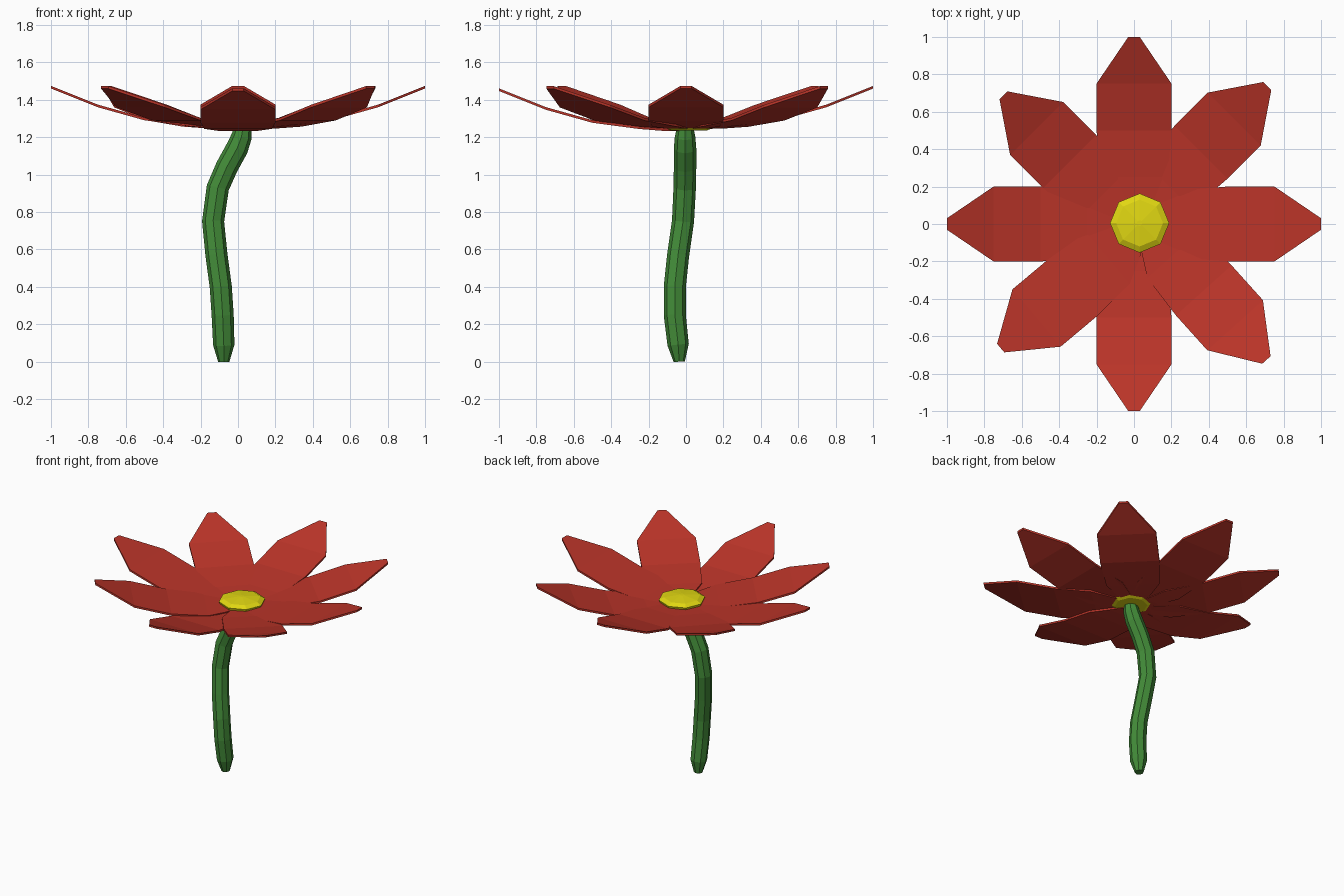
import bpy, bmesh, math
from mathutils import Vector, Matrix

if "Cube" in bpy.data.objects:
    bpy.data.objects.remove(bpy.data.objects["Cube"])


def material(name, color):
    m = bpy.data.materials.new(name)
    m.diffuse_color = (*color, 1)
    m.use_nodes = True
    m.node_tree.nodes["Principled BSDF"].inputs["Base Color"].default_value = m.diffuse_color
    return m


RED = material("petal_red", (0.50, 0.035, 0.022))
GREEN = material("stem_green", (0.055, 0.26, 0.04))
YELLOW = material("centre_yellow", (0.75, 0.68, 0.006))


def finish(name, bm, mat):
    bmesh.ops.recalc_face_normals(bm, faces=bm.faces)
    me = bpy.data.meshes.new(name)
    bm.to_mesh(me)
    bm.free()
    me.materials.append(mat)
    ob = bpy.data.objects.new(name, me)
    bpy.context.collection.objects.link(ob)
    return ob


def loft(name, stations, mat, sides=8):
    """Faceted tube through (x, y, z, radius) stations, square to the path."""
    bm = bmesh.new()
    pts = [Vector(s[:3]) for s in stations]
    rings = []
    for i, p in enumerate(pts):
        tangent = pts[min(i + 1, len(pts) - 1)] - pts[max(i - 1, 0)]
        rot = Vector((0, 0, 1)).rotation_difference(tangent.normalized())
        r = stations[i][3]
        rings.append([bm.verts.new(p + rot @ Vector((r * math.cos(a), r * math.sin(a), 0)))
                      for a in (2 * math.pi * k / sides for k in range(sides))])
    for a, b in zip(rings, rings[1:]):
        for k in range(sides):
            n = (k + 1) % sides
            bm.faces.new((a[k], a[n], b[n], b[k]))
    bm.faces.new(rings[0])
    bm.faces.new(rings[-1])
    return finish(name, bm, mat)


# Petal: distance from middle, half width, underside height
PETAL = [(0.0, 0.03, 1.245), (0.125, 0.11, 1.247), (0.25, 0.18, 1.257),
         (0.5, 0.2, 1.29), (0.75, 0.2, 1.36), (1.0, 0.03, 1.46)]


def petal(name, angle, ox, oy, drop):
    bm = bmesh.new()
    place = Matrix.Translation((ox, oy, -drop)) @ Matrix.Rotation(math.radians(angle), 4, 'Z')
    thick = 0.014
    loops = []
    for r, w, z in PETAL:
        loops.append([bm.verts.new(place @ Vector((r, y, h)))
                      for y, h in ((-w, z), (w, z), (w, z + thick), (-w, z + thick))])
    for a, b in zip(loops, loops[1:]):
        for k in range(4):
            n = (k + 1) % 4
            bm.faces.new((a[k], a[n], b[n], b[k]))
    bm.faces.new(loops[0])
    bm.faces.new(loops[-1])
    finish(name, bm, RED)


# Eight petals; the front one sits a little lower, diagonals slightly off-centre
for name, angle, ox, oy, drop in [
        ("petal_right", 0, 0, 0, 0), ("petal_back_right", 45, 0.005, 0.03, 0.001),
        ("petal_back", 90, 0, 0, 0), ("petal_back_left", 135, 0.01, -0.02, 0.001),
        ("petal_left", 180, 0, 0, 0), ("petal_front_left", 220, 0.054, -0.02, 0.001),
        ("petal_front", 270, 0, 0, 0.013), ("petal_front_right", 312, 0.038, 0.017, 0.001)]:
    petal(name, angle, ox, oy, drop)

# Flat faceted flower centre
cx, cy = 0.03, 0.005
loft("flower_centre", [(cx, cy, 1.237, 0.11), (cx, cy, 1.255, 0.15), (cx, cy, 1.278, 0.158),
                       (cx, cy, 1.295, 0.125), (cx, cy, 1.306, 0.015)], YELLOW)

# Curved stem
loft("stem", [(-0.076, -0.036, 0.0, 0.03), (-0.076, -0.042, 0.09, 0.057),
              (-0.082, -0.06, 0.25, 0.059), (-0.092, -0.06, 0.4, 0.059),
              (-0.115, -0.042, 0.57, 0.059), (-0.133, -0.016, 0.75, 0.059),
              (-0.108, -0.007, 0.93, 0.06), (-0.06, -0.005, 1.04, 0.06),
              (-0.005, -0.005, 1.14, 0.06), (0.018, -0.005, 1.2, 0.055),
              (0.027, -0.005, 1.25, 0.045)], GREEN)
